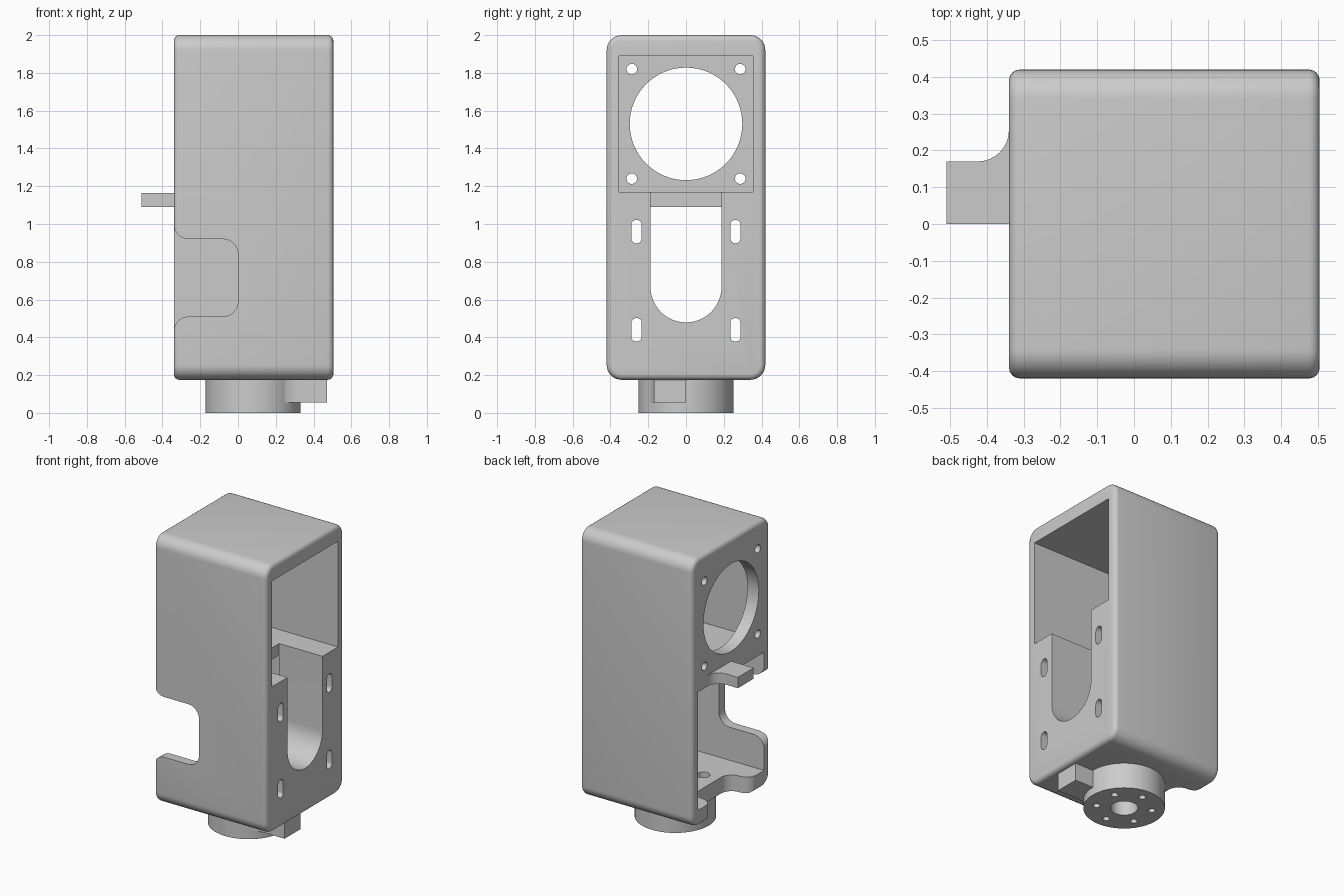
import bpy, bmesh
from math import cos, sin, pi, radians, tan
from mathutils import Vector

old = bpy.data.objects.get("Cube")
if old:
    bpy.data.objects.remove(old, do_unlink=True)

grey = bpy.data.materials.new("plain_grey")
grey.use_nodes = True
GREY = (0.6, 0.6, 0.6, 1)
grey.diffuse_color = GREY
grey.node_tree.nodes["Principled BSDF"].inputs["Base Color"].default_value = GREY


def add_object(name, bm):
    bmesh.ops.recalc_face_normals(bm, faces=bm.faces)
    mesh = bpy.data.meshes.new(name)
    bm.to_mesh(mesh)
    bm.free()
    mesh.materials.append(grey)
    obj = bpy.data.objects.new(name, mesh)
    bpy.context.collection.objects.link(obj)
    return obj


def rounded(corners, steps=8):
    """Outline from (u, v) or (u, v, radius) corners, with tangent arcs."""
    out = []
    for i, c in enumerate(corners):
        p = Vector(c[:2])
        if len(c) == 2:
            out.append(p)
            continue
        r = c[2]
        a = (Vector(corners[i - 1][:2]) - p).normalized()
        b = (Vector(corners[(i + 1) % len(corners)][:2]) - p).normalized()
        half = a.angle(b) / 2
        centre = p + (a + b).normalized() * (r / sin(half))
        start = (p + a * (r / tan(half)) - centre).normalized()
        end = (p + b * (r / tan(half)) - centre).normalized()
        sweep = start.angle(end)
        for k in range(steps + 1):
            t = sweep * k / steps
            out.append(centre + (start * sin(sweep - t) + end * sin(t)) * (r / sin(sweep)))
    return out


def prism(name, outline, axis, lo, hi):
    """Extrude an outline along an axis; outlines are yz, xz or xy."""
    place = {"x": lambda u, v, w: (w, u, v),
             "y": lambda u, v, w: (u, w, v),
             "z": lambda u, v, w: (u, v, w)}[axis]
    bm = bmesh.new()
    face = bm.faces.new([bm.verts.new(place(u, v, lo)) for u, v in outline])
    ext = bmesh.ops.extrude_face_region(bm, geom=[face])
    moved = [g for g in ext["geom"] if isinstance(g, bmesh.types.BMVert)]
    bmesh.ops.translate(bm, verts=moved, vec=place(0, 0, hi - lo))
    bmesh.ops.remove_doubles(bm, verts=bm.verts, dist=1e-5)
    return add_object(name, bm)


def box(name, x, y, z):
    return prism(name, [(x[0], y[0]), (x[1], y[0]), (x[1], y[1]), (x[0], y[1])], "z", *z)


def cylinder(name, u, v, r, axis, lo, hi, n=32):
    ring = [(u + r * cos(2 * pi * k / n), v + r * sin(2 * pi * k / n)) for k in range(n)]
    return prism(name, ring, axis, lo, hi)


def cut(target, cutters):
    bpy.context.view_layer.objects.active = target
    for c in cutters:
        c.hide_render = True
        m = target.modifiers.new("cut", "BOOLEAN")
        m.operation, m.solver, m.object = "DIFFERENCE", "EXACT", c
        bpy.ops.object.modifier_apply(modifier=m.name)
    for c in cutters:
        bpy.data.objects.remove(c, do_unlink=True)


# Outer shell: large rounding along x, small rounding at both ends
X0, X1, W, Z0, Z1 = -0.34, 0.505, 0.42, 0.175, 2.0
R = 0.08
shell = [(-W, Z0, R), (W, Z0, R), (W, Z1, R), (-W, Z1, R)]
housing = prism("housing", rounded(shell), "x", X0, X1)
bm = bmesh.new()
bm.from_mesh(housing.data)
rims = [e for e in bm.edges if abs(e.verts[0].co.x - e.verts[1].co.x) < 1e-5]
bmesh.ops.bevel(bm, geom=rims, offset=0.03, segments=4, profile=0.5, affect="EDGES")
bm.to_mesh(housing.data)
bm.free()

# Upper bay opens to +x, lower bay opens to -x
INNER, BLOCK = 0.355, 0.18
cuts = [box("upper_bay", (-0.255, 0.7), (-INNER, INNER), (1.17, 1.89)),
        box("lower_bay", (-0.6, BLOCK), (-INNER, INNER), (0.285, 1.09))]

# U-shaped channel through the thick block and shelf edge
S = 0.188
channel = [(S, 1.3), (-S, 1.3)]
channel += [(-S * cos(pi * k / 24), 0.667 - S * sin(pi * k / 24)) for k in range(25)]
cuts.append(prism("channel", channel, "x", BLOCK - 0.001, 0.7))

# Round motor opening with four screw holes
cuts.append(cylinder("motor_opening", 0, 1.53, 0.298, "x", -0.5, -0.2, 64))
for sy in (-1, 1):
    for sz in (-1, 1):
        cuts.append(cylinder("screw_hole", sy * 0.287, 1.53 + sz * 0.29, 0.028, "x", -0.5, -0.2, 20))
    # Oblong mounting slots
    for z in (0.96, 0.44):
        y, r, h = sy * 0.262, 0.0275, 0.0625
        slot = [(y - r, z - h, r), (y + r, z - h, r), (y + r, z + h, r), (y - r, z + h, r)]
        cuts.append(prism("slot", rounded(slot, 6), "x", 0.1, 0.7))


def scallop(depth, lo, hi):
    """Edge notch with flared mouth on the -x side."""
    e = X0 - 0.001
    return rounded([(e, lo - 0.12), (e, lo, R), (depth, lo, R), (depth, hi, R),
                    (e, hi, R), (e, hi + 0.12), (-0.6, hi + 0.12), (-0.6, lo - 0.12)])


# Side window in the front wall and cable recess in the floor
cuts.append(prism("side_window", scallop(0, 0.51, 0.92), "y", -0.6, -0.3))
cuts.append(prism("floor_recess", scallop(-0.18, -0.2, 0.2), "z", 0.1, 0.4))

# Round foot flange with a key block
CX = 0.08
flange = cylinder("foot_flange", CX, 0, 0.252, "z", 0, Z0 + 0.01, 64)
key_outline = [(0.32, 0), (0.47, 0), (0.47, -0.17), (0.31, -0.17),
               (0.27, -0.175), (0.24, -0.193), (0.235, -0.188)]
key = prism("foot_key", key_outline, "z", 0.055, Z0 + 0.01)

# Bolt circle and centre bore
flange_cuts = [cylinder("bore", CX, 0, 0.085, "z", -0.1, 0.4)]
cuts.append(cylinder("bore", CX, 0, 0.085, "z", 0.1, 0.4))
for k in range(6):
    a = radians(30 + 60 * k)
    x, y = CX + 0.173 * cos(a), 0.173 * sin(a)
    flange_cuts.append(cylinder("bolt_hole", x, y, 0.022, "z", -0.1, 0.4, 20))
    # Bolt heads sit in wider pockets; the outer two pass under the block
    if x < BLOCK:
        cuts.append(cylinder("bolt_head_hole", x, y, 0.042, "z", 0.1, 0.4, 20))
cut(housing, cuts)
cut(flange, flange_cuts)

# Side tab with a filleted root
tab_outline = [(-0.51, 0), (-0.51, 0.17), (X0, 0.17, 0.085), (X0, 0.27), (-0.3, 0.27), (-0.3, 0)]
tab = prism("side_tab", rounded(tab_outline), "z", 1.091, 1.165)

# Smooth the curved walls, keep hard edges
bpy.ops.object.select_all(action="DESELECT")
for obj in (housing, flange, key, tab):
    obj.select_set(True)
bpy.context.view_layer.objects.active = housing
bpy.ops.object.shade_smooth_by_angle(angle=radians(30))
